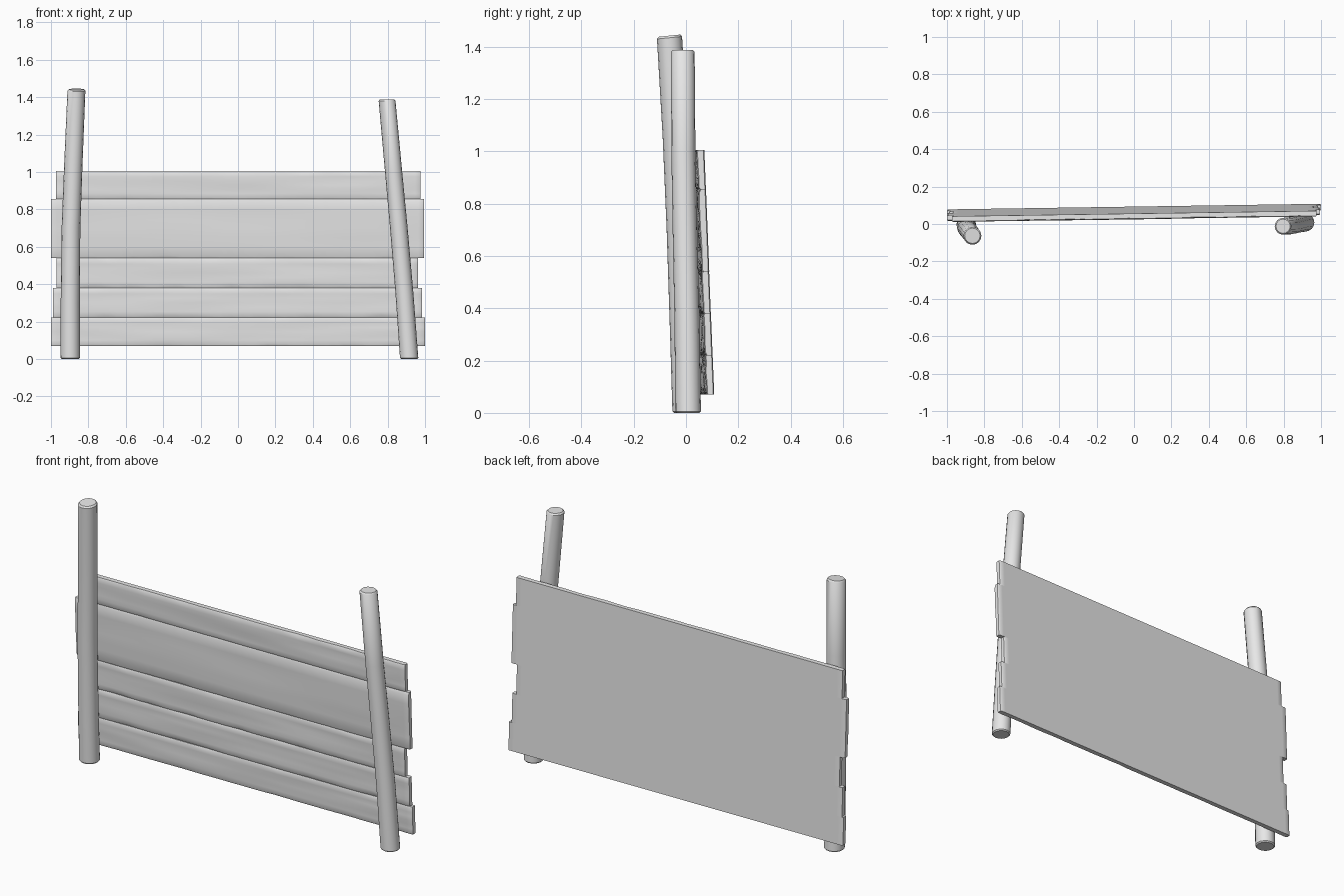
import bpy, bmesh, math, random
from mathutils import Vector, noise

if "Cube" in bpy.data.objects:
    bpy.data.objects.remove(bpy.data.objects["Cube"])

random.seed(4)
wood = bpy.data.materials.new("plain grey")
wood.diffuse_color = (0.8, 0.8, 0.8, 1)
wood.use_nodes = True
wood.node_tree.nodes["Principled BSDF"].inputs["Base Color"].default_value = wood.diffuse_color


def loft(name, rings, angle):
    """Skin a list of closed rings and cap both ends."""
    bm = bmesh.new()
    vs = [[bm.verts.new(p) for p in ring] for ring in rings]
    n = len(rings[0])
    for a, b in zip(vs, vs[1:]):
        for i in range(n):
            j = (i + 1) % n
            bm.faces.new((a[i], a[j], b[j], b[i]))
    bm.faces.new(vs[0][::-1])
    bm.faces.new(vs[-1])
    bmesh.ops.recalc_face_normals(bm, faces=bm.faces)
    me = bpy.data.meshes.new(name)
    bm.to_mesh(me)
    bm.free()
    me.materials.append(wood)
    ob = bpy.data.objects.new(name, me)
    bpy.context.collection.objects.link(ob)
    bpy.ops.object.select_all(action='DESELECT')
    ob.select_set(True)
    bpy.context.view_layer.objects.active = ob
    bpy.ops.object.shade_smooth_by_angle(angle=math.radians(angle))
    return ob


def board_y(x, z):
    """Middle plane of the slightly turned, leaning board."""
    return 0.078 + 0.015 * x - 0.04 * (z - 0.07)


def wear(x, seed):
    """Ragged edge wear, deeper in a few places."""
    n = noise.noise(Vector((x * 7, seed * 5.3, 1.7)))
    return 0.005 + 0.013 * max(0.0, n) + random.uniform(0, 0.003)


def plank(name, x0, x1, z0, z1, seed):
    half, cols, rings = 0.015, 64, []
    h = z1 - z0
    xs = [x0, x0 + 0.006]
    xs += [x0 + (x1 - x0) * i / cols for i in range(1, cols)]
    xs += [x1 - 0.006, x1]
    for k, x in enumerate(xs):
        end = 0.004 if k in (0, len(xs) - 1) else 0.0
        lo, hi = wear(x, seed), wear(x, seed + 0.5)
        # back edge, then worn front edges with a wavy front between them
        prof = [(z0, half - end), (z1, half - end),
                (z1, -half + 0.5 * hi + end), (z1 - hi, -half + end)]
        for f in (0.8, 0.65, 0.5, 0.35, 0.2):
            wave = noise.noise(Vector((x * 1.6, f * h * 22, seed * 3.1)))
            prof.append((z0 + h * f, -half + end + 0.004 * wave))
        prof += [(z0 + lo, -half + end), (z0, -half + 0.5 * lo + end)]
        rings.append([(x, board_y(x, z) + y, z) for z, y in prof])
    return loft(name, rings, 50)


def post(name, path, lean):
    """Round post along (x, y, z, radius) points, with softened rims."""
    x, y, z, r = path[0]
    pts = [(x, y, z, r - 0.006), (x, y, z + 0.006, r)] + path[1:-1]
    x, y, z, r = path[-1]
    pts += [(x, y, z - 0.008, r), (x, y, z, r - 0.007)]
    rings = []
    for k, (x, y, z, r) in enumerate(pts):
        tilt = lean if k >= len(pts) - 2 else 0.0
        ring = []
        for i in range(16):
            a = math.tau * i / 16
            dy = r * math.sin(a)
            ring.append((x + r * math.cos(a), y + dy, z + tilt * dy))
        rings.append(ring)
    return loft(name, rings, 40)


# Planks, bottom to top: left end, right end, lower edge, upper edge
planks = [(-1.0, 1.0, 0.07, 0.222),
          (-0.99, 0.985, 0.222, 0.38),
          (-0.97, 0.962, 0.38, 0.54),
          (-1.0, 0.995, 0.54, 0.855),
          (-0.973, 0.977, 0.855, 1.005)]
for n, p in enumerate(planks):
    plank("plank_%d" % (n + 1), *p, n + 1)

# Two leaning posts in front of the planks
post("left_post", [(-0.897, 0.0, 0.0, 0.052), (-0.897, -0.010, 0.3, 0.051),
                   (-0.893, -0.024, 0.7, 0.050), (-0.880, -0.040, 1.05, 0.049),
                   (-0.864, -0.063, 1.442, 0.048)], 0.1)
post("right_post", [(0.915, 0.008, 0.0, 0.049), (0.890, 0.004, 0.35, 0.048),
                    (0.860, -0.004, 0.7, 0.047), (0.832, -0.010, 1.0, 0.046),
                    (0.797, -0.012, 1.388, 0.045)], 0.0)
